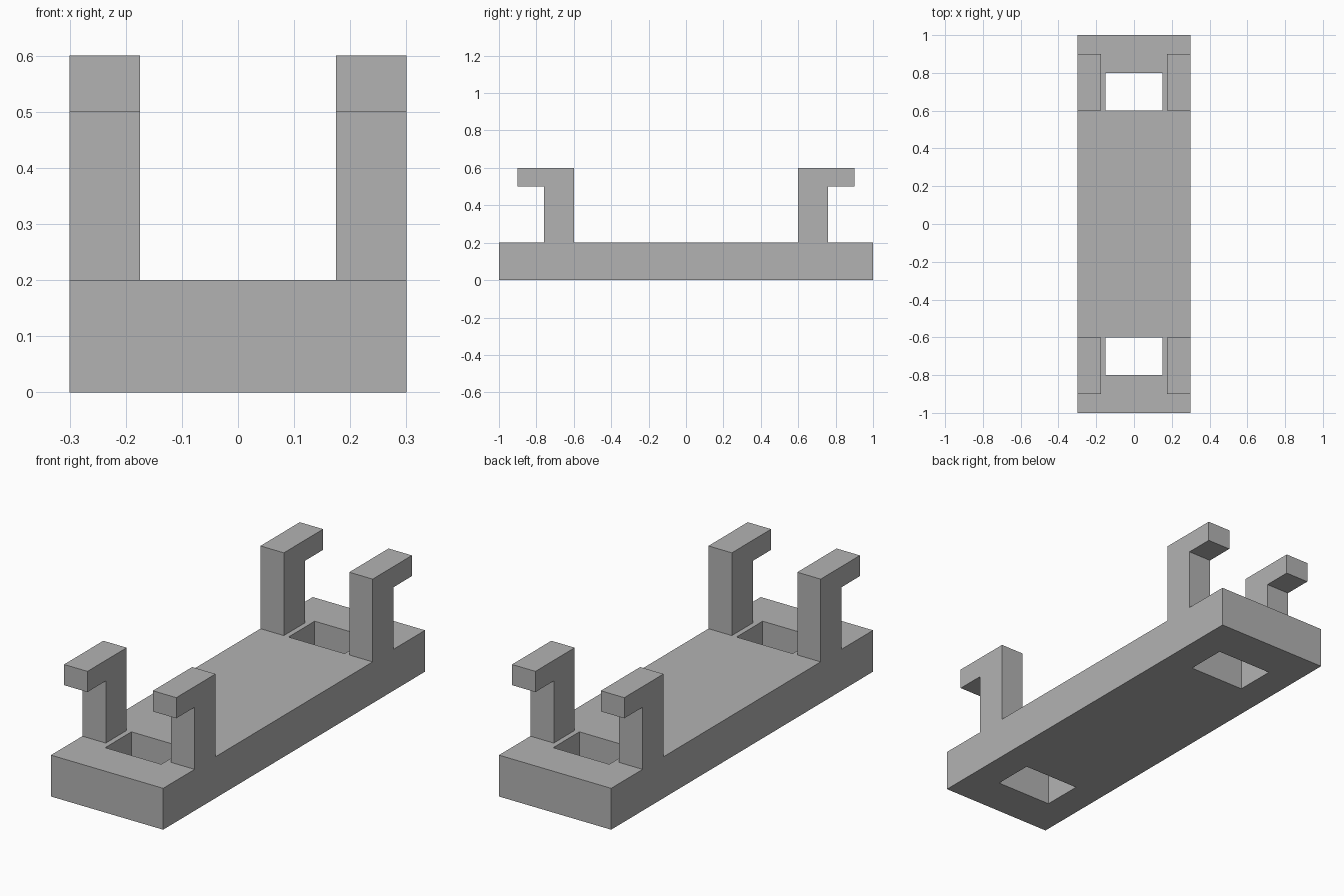
import bpy
import bmesh
from mathutils import Matrix

cube = bpy.data.objects.get("Cube")
if cube:
    bpy.data.objects.remove(cube, do_unlink=True)

grey = bpy.data.materials.new("plain_grey")
grey.use_nodes = True
colour = (0.45, 0.45, 0.45, 1)
grey.diffuse_color = colour
grey.node_tree.nodes["Principled BSDF"].inputs["Base Color"].default_value = colour


def add_object(name, bm):
    bmesh.ops.recalc_face_normals(bm, faces=bm.faces)
    mesh = bpy.data.meshes.new(name)
    bm.to_mesh(mesh)
    bm.free()
    mesh.materials.append(grey)
    obj = bpy.data.objects.new(name, mesh)
    bpy.context.collection.objects.link(obj)
    return obj


def box(name, size, centre):
    bm = bmesh.new()
    bmesh.ops.create_cube(bm, size=1, matrix=Matrix.Translation(centre) @ Matrix.Diagonal((*size, 1)))
    return add_object(name, bm)


def hooked_post(name, side, end):
    # Hook outline in y and z, extruded inwards from the side of the base
    outline = [(0.6, 0.2), (0.76, 0.2), (0.76, 0.5), (0.9, 0.5), (0.9, 0.6), (0.6, 0.6)]
    bm = bmesh.new()
    face = bm.faces.new([bm.verts.new((side * 0.3, end * y, z)) for y, z in outline])
    moved = bmesh.ops.extrude_face_region(bm, geom=[face])["geom"]
    verts = [v for v in moved if isinstance(v, bmesh.types.BMVert)]
    bmesh.ops.translate(bm, vec=(-side * 0.125, 0, 0), verts=verts)
    return add_object(name, bm)


# Base slab with a rectangular opening through each end
base = box("base", (0.6, 2, 0.2), (0, 0, 0.1))
cutters = []
for end, end_name in ((-1, "front"), (1, "back")):
    cutter = box(end_name + "_opening_cutter", (0.3, 0.2, 0.4), (0, end * 0.7, 0.1))
    cutter.hide_render = True
    cutters.append(cutter)
    cut = base.modifiers.new(end_name + "_opening", "BOOLEAN")
    cut.operation = "DIFFERENCE"
    cut.solver = "EXACT"
    cut.object = cutter

# Bake the openings and discard the cutters
bpy.context.view_layer.update()
graph = bpy.context.evaluated_depsgraph_get()
cut_mesh = bpy.data.meshes.new_from_object(base.evaluated_get(graph))
base.modifiers.clear()
base.data = cut_mesh
for cutter in cutters:
    bpy.data.objects.remove(cutter, do_unlink=True)

# Four posts with hooks pointing towards the ends
for end, end_name in ((-1, "front"), (1, "back")):
    for side, side_name in ((-1, "right"), (1, "left")):
        hooked_post(f"{end_name}_{side_name}_hooked_post", side, end)
